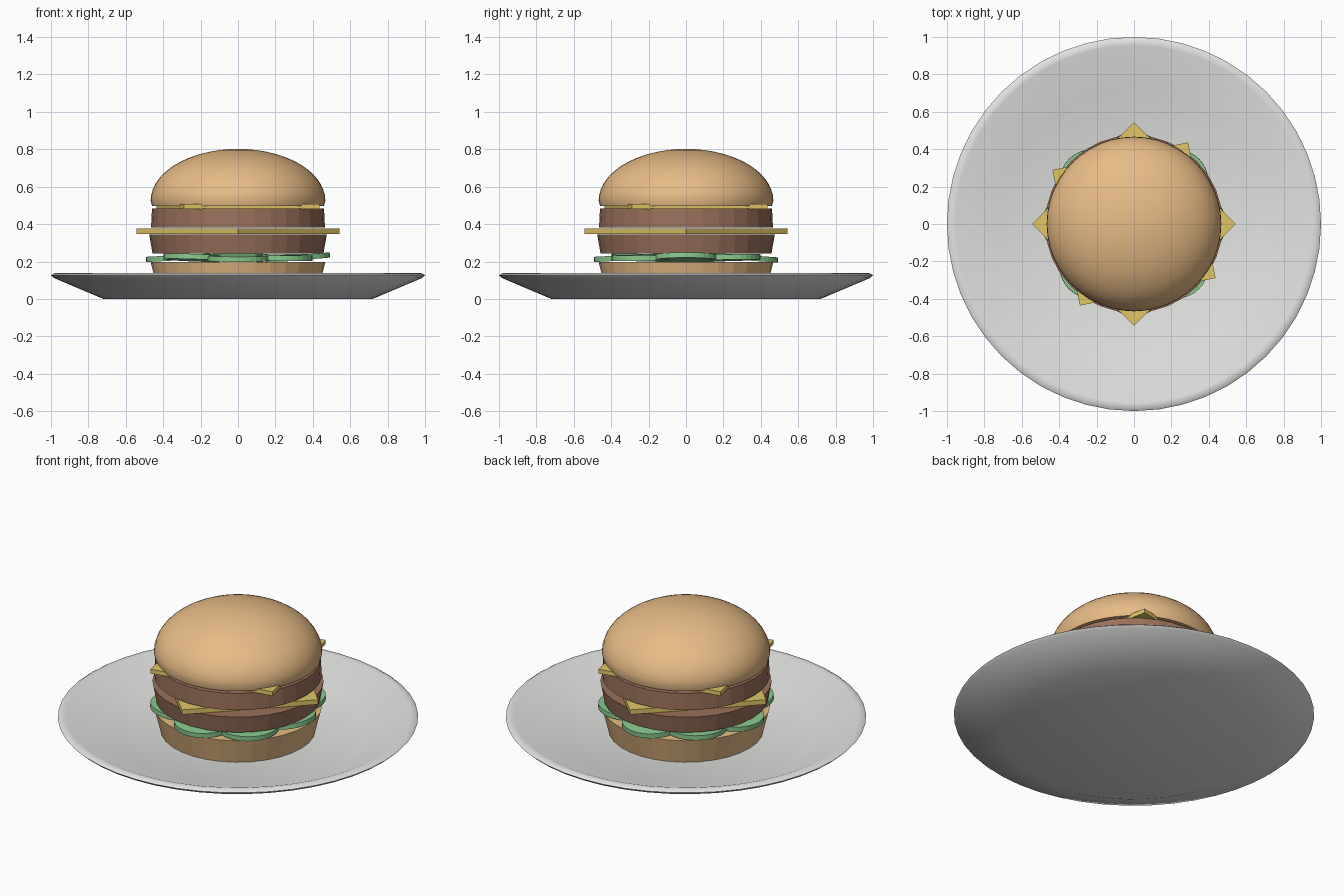
import bpy, bmesh, math
from mathutils import Matrix

cube = bpy.data.objects.get("Cube")
if cube:
    bpy.data.objects.remove(cube, do_unlink=True)


def material(name, rgb):
    m = bpy.data.materials.new(name)
    m.use_nodes = True
    m.diffuse_color = (*rgb, 1)
    m.node_tree.nodes["Principled BSDF"].inputs["Base Color"].default_value = (*rgb, 1)
    return m


CERAMIC = material("plate grey", (0.76, 0.76, 0.75))
BREAD = material("bread tan", (0.80, 0.50, 0.24))
MEAT = material("meat brown", (0.32, 0.165, 0.105))
CHEESE = material("cheese yellow", (0.75, 0.57, 0.135))
LEAF = material("lettuce green", (0.25, 0.59, 0.27))


def lathe(name, profile, mat, sides=32, turn=0.0, smooth=False, place=None):
    """Turn an (r, z) profile, listed bottom to top, round the z axis."""
    bm = bmesh.new()
    rings = []
    for r, z in profile:
        if r == 0:
            rings.append([bm.verts.new((0, 0, z))] * sides)
        else:
            angles = [turn + math.tau * i / sides for i in range(sides)]
            rings.append([bm.verts.new((r * math.cos(a), r * math.sin(a), z)) for a in angles])
    for low, high in zip(rings, rings[1:]):
        for i in range(sides):
            j = (i + 1) % sides
            corners = dict.fromkeys((low[i], low[j], high[j], high[i]))
            bm.faces.new(list(corners))
    # Flat ends close open profiles
    if profile[0][0] > 0:
        bm.faces.new(rings[0][::-1])
    if profile[-1][0] > 0:
        bm.faces.new(rings[-1])
    bmesh.ops.recalc_face_normals(bm, faces=bm.faces)
    if place:
        bm.transform(place)
    mesh = bpy.data.meshes.new(name)
    bm.to_mesh(mesh)
    bm.free()
    mesh.materials.append(mat)
    obj = bpy.data.objects.new(name, mesh)
    bpy.context.collection.objects.link(obj)
    if smooth:
        bpy.ops.object.select_all(action="DESELECT")
        obj.select_set(True)
        bpy.context.view_layer.objects.active = obj
        bpy.ops.object.shade_smooth_by_angle(angle=math.radians(60))
    return obj


# Shallow plate with a rounded rim
lathe("plate", [(0, 0), (0.72, 0), (0.985, 0.112), (1, 0.127), (0.985, 0.137),
                (0.955, 0.138), (0.72, 0.05), (0, 0.045)], CERAMIC, sides=48, smooth=True)

# Bottom bun, flaring slightly upward
lathe("bottom_bun", [(0.43, 0.048), (0.467, 0.197)], BREAD)

# Ring of overlapping lettuce discs, each pitched a little differently
pitches = [5, 2, -4, 1, -3, 3, -3, -1]
for i, pitch in enumerate(pitches):
    place = (Matrix.Rotation(math.tau * i / len(pitches), 4, "Z")
             @ Matrix.Translation((0.32, 0, 0.22))
             @ Matrix.Rotation(math.radians(-pitch), 4, "Y"))
    lathe(f"lettuce_{i + 1}", [(0.172, -0.014), (0.172, 0.014)], LEAF, place=place)

# Two patties
lathe("lower_patty", [(0.457, 0.243), (0.475, 0.345)], MEAT)
lathe("upper_patty", [(0.465, 0.383), (0.46, 0.483)], MEAT)

# Square cheese slices, turned against each other
lathe("lower_cheese", [(0.543, 0.347), (0.543, 0.376)], CHEESE, sides=4)
lathe("upper_cheese", [(0.523, 0.481), (0.523, 0.507)], CHEESE, sides=4, turn=math.radians(56.5))

# Domed top bun with a flat underside
dome = [(0.46, 0.497)]
steps = 14
for i in range(steps):
    a = math.pi / 2 * i / steps
    dome.append((0.467 * math.cos(a), 0.525 + 0.277 * math.sin(a)))
dome.append((0, 0.802))
lathe("top_bun", dome, BREAD, sides=48, smooth=True)
